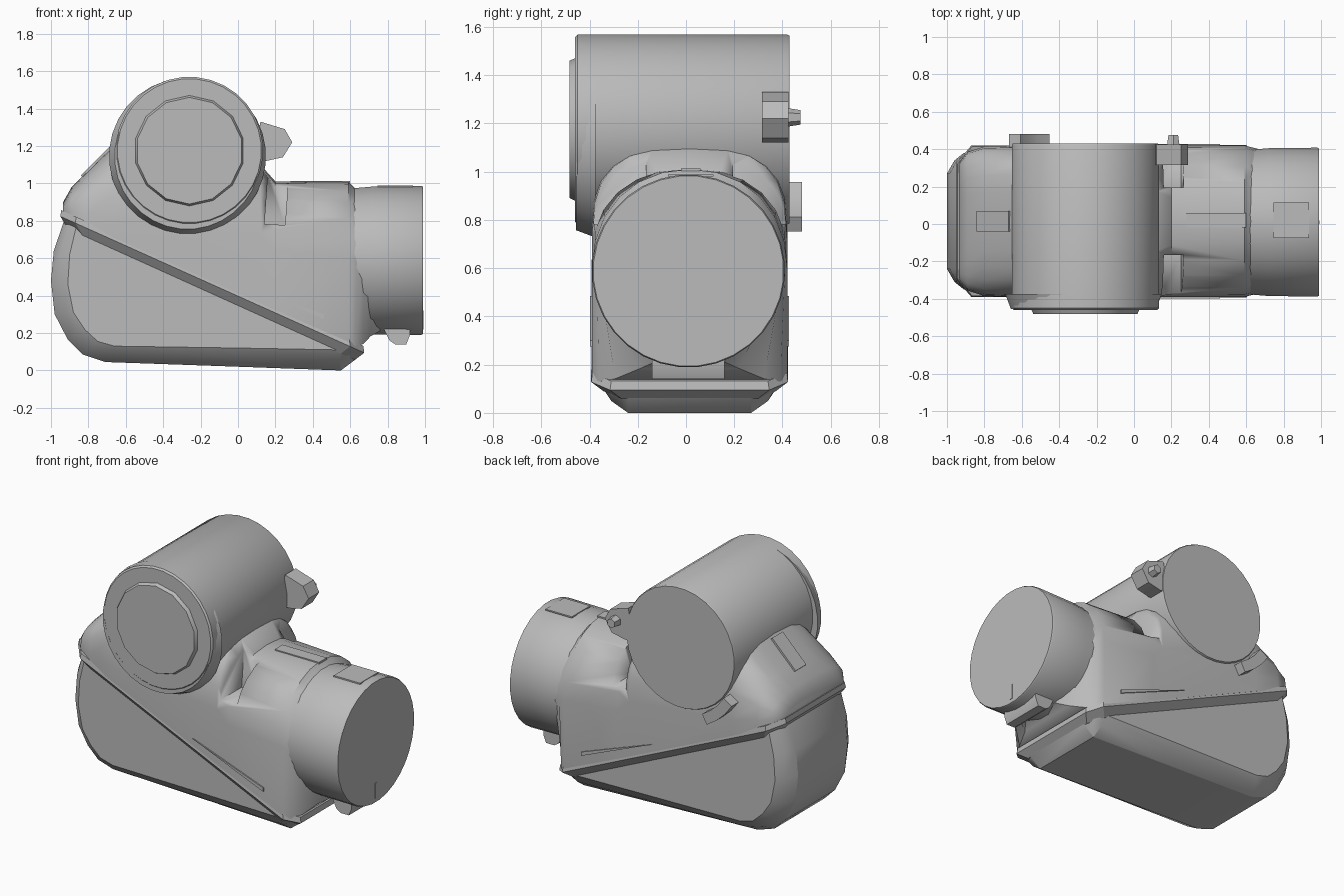
import bpy, bmesh
from math import sin, cos, pi, radians
from mathutils import Matrix, Vector

cube = bpy.data.objects.get("Cube")
if cube:
    bpy.data.objects.remove(cube)

grey = bpy.data.materials.new("plain grey")
grey.use_nodes = True
COLOR = (0.5, 0.5, 0.5, 1)
grey.diffuse_color = COLOR
grey.node_tree.nodes["Principled BSDF"].inputs["Base Color"].default_value = COLOR

MID_Y = 0.015          # the housing sits slightly behind centre
BORE = Vector((-0.26, 0, 1.175))


def finish(name, bm, angle=30):
    bmesh.ops.recalc_face_normals(bm, faces=bm.faces)
    mesh = bpy.data.meshes.new(name)
    bm.to_mesh(mesh)
    bm.free()
    mesh.materials.append(grey)
    obj = bpy.data.objects.new(name, mesh)
    bpy.context.collection.objects.link(obj)
    bpy.ops.object.select_all(action="DESELECT")
    obj.select_set(True)
    bpy.context.view_layer.objects.active = obj
    bpy.ops.object.shade_smooth_by_angle(angle=radians(angle))
    return obj


def loft(name, rings, angle=30):
    """Skin a list of equal-length closed rings and cap both ends."""
    bm = bmesh.new()
    rows = [[bm.verts.new(p) for p in ring] for ring in rings]
    n = len(rows[0])
    for a, b in zip(rows, rows[1:]):
        for i in range(n):
            j = (i + 1) % n
            bm.faces.new((a[i], a[j], b[j], b[i]))
    bm.faces.new(rows[0])
    bm.faces.new(rows[-1])
    return finish(name, bm, angle)


def prism(name, profile, y0, y1):
    return loft(name, [[(x, y, z) for x, z in profile] for y in (y0, y1)])


def box(name, center, size, tilt=0):
    bm = bmesh.new()
    mat = (Matrix.Translation(center) @ Matrix.Rotation(tilt, 4, "Y")
           @ Matrix.Diagonal((*size, 1)))
    bmesh.ops.create_cube(bm, size=1, matrix=mat)
    return finish(name, bm)


def turned(name, axis, steps, sides, a, b):
    """Round part along x or y; steps are (position, radius)."""
    rings = []
    for pos, r in steps:
        ring = []
        for k in range(sides):
            t = 2 * pi * (k + 0.5) / sides
            u, v = a + r * cos(t), b + r * sin(t)
            ring.append((u, pos, v) if axis == "y" else (pos, u, v))
        rings.append(ring)
    return loft(name, rings)


def seam(x):
    return 0.83 - 0.449 * (x + 0.93)


# Upper housing: station = x, top, shoulder, half width, roundness, foot lift, foot taper
stations = [
    (-0.935, 0.90, 0.845, 0.31, 0.7, 0, 1), (-0.89, 0.98, 0.85, 0.37, 0.7, 0, 1),
    (-0.80, 1.07, 0.84, 0.40, 0.7, 0, 1), (-0.62, 1.25, 0.80, 0.405, 0.7, 0, 1),
    (0.12, 1.10, 0.72, 0.405, 0.7, 0, 1), (0.20, 1.01, 0.64, 0.405, 0.85, 0, 1),
    (0.59, 1.01, 0.60, 0.405, 0.95, 0, 1), (0.63, 0.97, 0.58, 0.395, 1, 0, 0.95),
    (0.67, 0.95, 0.57, 0.385, 1, 0.03, 0.8), (0.71, 0.95, 0.56, 0.375, 1, 0.09, 0.55),
    (0.76, 0.95, 0.56, 0.36, 1, 0.14, 0.4)]
rings = []
for x, top, shoulder, half, power, lift, taper in stations:
    foot = seam(x) + lift
    ring = [(x, MID_Y - half * taper, foot)]
    for k in range(13):
        t = pi * k / 12
        c = cos(t)
        side = -1 if c > 0 else 1
        ring.append((x, MID_Y + side * half * abs(c) ** power,
                     shoulder + (top - shoulder) * abs(sin(t)) ** power))
    ring.append((x, MID_Y + half * taper, foot))
    rings.append(ring)
upper = loft("upper_housing", rings, 40)

# Pockets between the barrel and the neck
for label, s in (("front", -1), ("back", 1)):
    cutter = box(label + "_pocket_cutter", (0.21, MID_Y + s * 0.32, 0.97),
                 (0.11, 0.28, 0.38), radians(4))
    cutter.hide_render = True
    cutter.hide_viewport = True
    cut = upper.modifiers.new(label + "_pocket", "BOOLEAN")
    cut.operation = "DIFFERENCE"
    cut.solver = "EXACT"
    cut.object = cutter

# Lower housing, set in from the flange, with a chamfered rim
outer = [(-0.93, 0.80), (-0.985, 0.64), (-1, 0.48), (-0.98, 0.30), (-0.91, 0.165),
         (-0.83, 0.085), (-0.71, 0.045), (0, 0.02), (0.55, 0), (0.63, 0.06), (0.66, 0.12)]
inner = [(-0.86, 0.79), (-0.90, 0.62), (-0.91, 0.46), (-0.88, 0.31), (-0.82, 0.22),
         (-0.75, 0.155), (-0.66, 0.13), (0, 0.12), (0.54, 0.11), (0.60, 0.12), (0.63, 0.13)]
rim = []
for y, mix in ((-0.35, 0), (-0.31, 0.55), (-0.24, 1), (0.27, 1), (0.34, 0.55), (0.38, 0)):
    rim.append([(a + (c - a) * mix, y, b + (d - b) * mix)
                for (a, b), (c, d) in zip(inner, outer)])
loft("lower_housing", rim, 28)

# Sloping flange where the two halves meet, undercut below
flange = [(-0.95, 0.31), (-0.87, 0.405), (0.60, 0.408), (0.675, 0.33)]
rings = []
for dz, inset in ((-0.075, 0.05), (-0.015, 0), (0.02, 0.005)):
    half = [(x + (inset if x < 0 else -inset), h - inset) for x, h in flange]
    outline = [(x, -h) for x, h in half] + [(x, h) for x, h in reversed(half)]
    rings.append([(x, MID_Y + y, seam(x) + dz) for x, y in outline])
loft("seam_flange", rings)

# Cross barrel, its end cap and the collar that blends it into the housing
turned("barrel", "y", [(-0.46, 0.385), (-0.45, 0.395), (0.42, 0.395), (0.43, 0.39)],
       32, BORE.x, BORE.z)
turned("barrel_cap", "y", [(-0.482, 0.285), (-0.45, 0.30)], 14, BORE.x, BORE.z)
turned("barrel_collar", "y", [(-0.455, 0.39), (-0.375, 0.42)], 32,
       BORE.x - 0.01, BORE.z - 0.03)

# Outlet pipe with its stop lug and index marks
turned("outlet_pipe", "x", [(0.58, 0.385), (0.72, 0.397), (0.98, 0.40), (0.99, 0.395)],
       32, MID_Y - 0.005, 0.588)
prism("outlet_lug", [(0.78, 0.22), (0.81, 0.16), (0.84, 0.14), (0.90, 0.14),
                     (0.92, 0.19), (0.92, 0.23)], -0.14, 0.16)
box("outlet_top_mark", (0.84, 0.02, 0.984), (0.19, 0.19, 0.009))
box("outlet_face_mark", (0.99, 0.01, 0.27), (0.006, 0.02, 0.10))
box("neck_top_pad", (0.44, 0.02, 1.008), (0.32, 0.08, 0.012))

# Slope pad behind the barrel
box("slope_pad", (-0.75, 0.015, 1.12), (0.24, 0.11, 0.02), radians(-45))

# Side ribs on the neck
for label, y in (("front", -0.392), ("back", 0.422)):
    prism(label + "_rib", [(-0.05, 0.485), (0.46, 0.30), (0.46, 0.275)],
          y - 0.006, y + 0.006)

# Hinge ear and pin beside the barrel
prism("hinge_ear", [(0.08, 1.12), (0.15, 1.12), (0.24, 1.14), (0.29, 1.22),
                    (0.25, 1.29), (0.12, 1.33)], 0.315, 0.425)
turned("hinge_pin", "y", [(0.41, 0.04), (0.475, 0.03)], 6, 0.21, 1.225)

# Curved stop on the back rim of the barrel
arc = [radians(a) for a in (212, 222, 232, 242)]
stop = [(BORE.x + r * cos(a), BORE.z + r * sin(a))
        for r, order in ((0.48, arc), (0.41, arc[::-1])) for a in order]
prism("rim_stop", stop, 0.38, 0.48)
